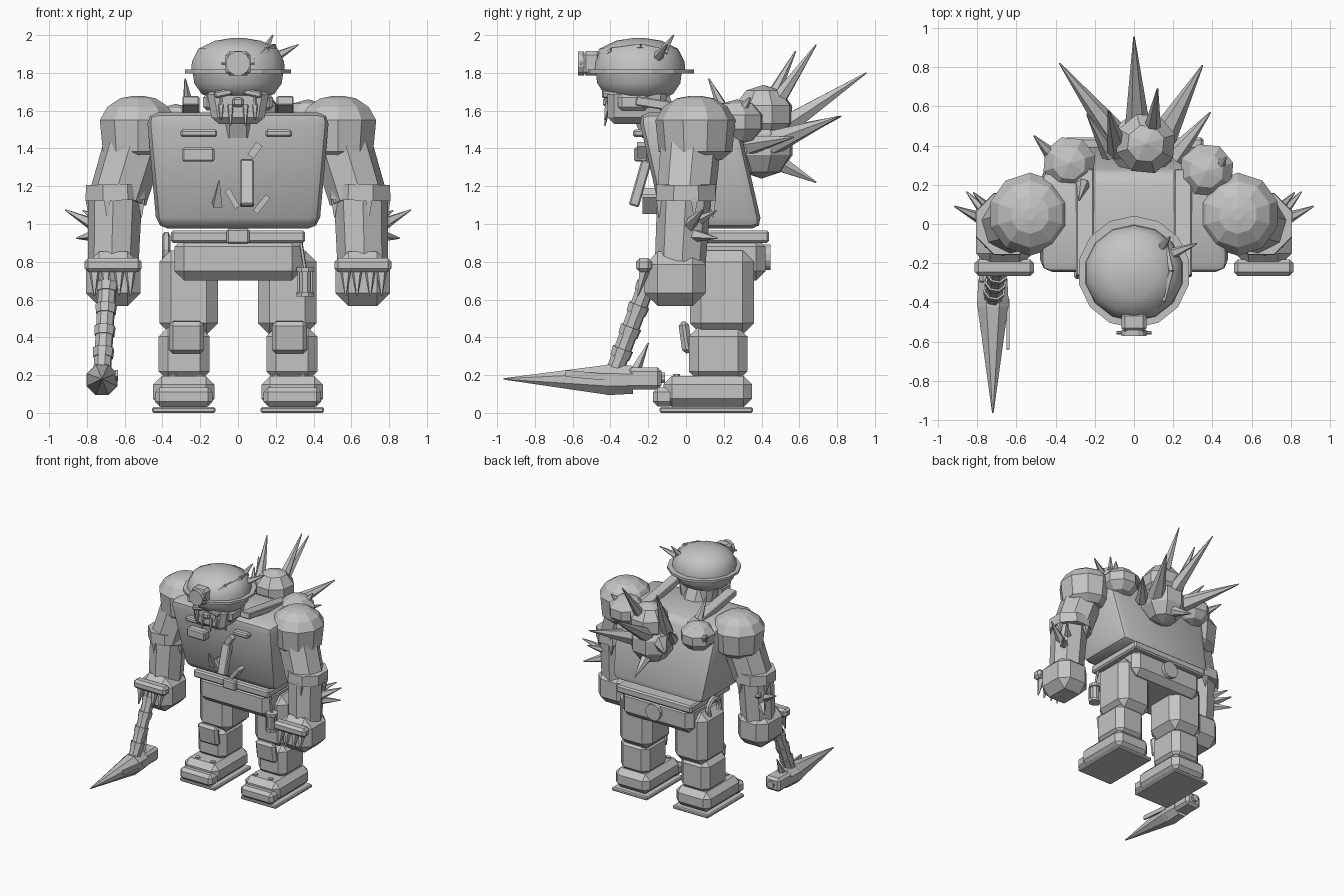
import bpy, bmesh, math
from mathutils import Vector, Matrix

if "Cube" in bpy.data.objects:
    bpy.data.objects.remove(bpy.data.objects["Cube"])

grey = bpy.data.materials.new("plain grey")
grey.diffuse_color = (0.55, 0.55, 0.55, 1)
grey.use_nodes = True
grey.node_tree.nodes["Principled BSDF"].inputs["Base Color"].default_value = grey.diffuse_color


def finish(name, bm, smooth=False):
    bmesh.ops.recalc_face_normals(bm, faces=bm.faces)
    me = bpy.data.meshes.new(name)
    bm.to_mesh(me)
    bm.free()
    me.materials.append(grey)
    ob = bpy.data.objects.new(name, me)
    bpy.context.collection.objects.link(ob)
    if smooth:
        bpy.ops.object.select_all(action='DESELECT')
        ob.select_set(True)
        bpy.context.view_layer.objects.active = ob
        bpy.ops.object.shade_smooth_by_angle(angle=math.radians(40))
    return ob


def box(name, x, y, z, bevel=0.0, seg=1, warp=None, rot=None, smooth=False):
    """Box from three (min, max) ranges, optionally warped, bevelled and turned."""
    bm = bmesh.new()
    bmesh.ops.create_cube(bm, size=1)
    mid = Vector([(a + b) / 2 for a, b in (x, y, z)])
    size = Vector([b - a for a, b in (x, y, z)])
    for v in bm.verts:
        v.co = v.co * size
        if warp:
            v.co = Vector(warp(v.co, size))
    if bevel:
        bmesh.ops.bevel(bm, geom=bm.edges[:], offset=bevel, segments=seg,
                        profile=0.5, affect='EDGES', clamp_overlap=True)
    m = Matrix.Translation(mid)
    if rot:
        m = m @ Matrix.Rotation(math.radians(rot[0]), 4, rot[1])
    bmesh.ops.transform(bm, matrix=m, verts=bm.verts)
    return finish(name, bm, smooth)


def rod(name, a, b, r1, r2=None, n=8):
    """Straight prism, cone or spike from a to b."""
    a, b = Vector(a), Vector(b)
    bm = bmesh.new()
    bmesh.ops.create_cone(bm, cap_ends=True, segments=n, radius1=r1,
                          radius2=r1 if r2 is None else r2, depth=(b - a).length)
    m = Matrix.Translation((a + b) / 2) @ (b - a).to_track_quat('Z', 'Y').to_matrix().to_4x4()
    m = m @ Matrix.Rotation(math.pi / n, 4, 'Z')
    bmesh.ops.transform(bm, matrix=m, verts=bm.verts)
    return finish(name, bm)


def spike(name, a, b, r, n=6):
    return rod(name, a, b, r, 0.004, n)


def lathe(name, centre, profile, n, sy=1.0, smooth=False):
    """Turned solid from (radius, height) points."""
    bm = bmesh.new()
    rings = []
    for r, z in profile:
        rings.append([bm.verts.new((centre[0] + r * math.cos(math.tau * (k + .5) / n),
                                    centre[1] + sy * r * math.sin(math.tau * (k + .5) / n), z))
                      for k in range(n)])
    for lo, hi in zip(rings, rings[1:]):
        for k in range(n):
            bm.faces.new((lo[k], lo[(k + 1) % n], hi[(k + 1) % n], hi[k]))
    bm.faces.new(rings[0][::-1])
    bm.faces.new(rings[-1])
    return finish(name, bm, smooth)


def rock(name, c, r, flat=1.0):
    bm = bmesh.new()
    bmesh.ops.create_uvsphere(bm, u_segments=8, v_segments=5, radius=r)
    m = Matrix.Translation(c) @ Matrix.Diagonal((1, 1, flat, 1)) @ Matrix.Rotation(0.3, 4, 'Z')
    bmesh.ops.transform(bm, matrix=m, verts=bm.verts)
    return finish(name, bm)


def span(s, a, b):
    return tuple(sorted((s * a, s * b)))


# torso: tapered, leaning forward, bevelled
def lean(c, size):
    t = c.z / size.z
    return (c.x * (1 + 0.12 * t), c.y - 0.14 * t, c.z)


box("torso", (-.457, .457), (-.187, .337), (.975, 1.59), .06, 2, lean, smooth=True)
for s in (-1, 1):
    box("shoulder_strap", span(s, .205, .295), (-.27, .28), (1.585, 1.635), .006, rot=(-9, 'X'))
    box("back_strap", span(s, .205, .295), (.29, .32), (1.08, 1.56), .006, rot=(13, 'X'))

# chest pockets and hanging scraps
box("chest_pocket", (-.295, -.125), (-.275, -.2), (1.33, 1.405), .01)
box("chest_strip_left", (-.305, -.11), (-.28, -.22), (1.46, 1.5), .01)
box("chest_strip_right", (.145, .285), (-.28, -.22), (1.46, 1.5), .01)
box("long_chest_shard", (.01, .085), (-.27, -.215), (1.09, 1.34), .008, rot=(-16, 'X'))
box("chest_chip", (.07, .11), (-.26, -.21), (1.35, 1.43), rot=(35, 'Y'))
spike("chest_spike", (-.11, -.18, 1.1), (-.1, -.25, 1.23), .035, 4)
box("chest_chip", (-.045, -.015), (-.23, -.14), (1.08, 1.19), rot=(-30, 'Y'))
box("chest_chip", (.11, .14), (-.23, -.14), (1.05, 1.16), rot=(38, 'Y'))

# pelvis and belt
box("pelvis", (-.335, .335), (-.08, .42), (.7, .93), .05)
box("belt", (-.355, .355), (-.1, .44), (.9, .965), .012)
box("buckle", (-.06, .06), (-.125, -.08), (.895, .975), .01)
rod("back_disc", (0, .4, .825), (0, .448, .825), .07, n=12)
bm = bmesh.new()
rope = [[bm.verts.new((-.38 + .022 * math.cos(v), .17 + (.075 + .022 * math.sin(v)) * math.cos(u),
                       .865 + (.075 + .022 * math.sin(v)) * math.sin(u)))
         for v in [math.tau * j / 6 for j in range(6)]] for u in [math.tau * i / 14 for i in range(14)]]
for i in range(14):
    for j in range(6):
        p, q = rope[i], rope[(i + 1) % 14]
        bm.faces.new((p[j], q[j], q[(j + 1) % 6], p[(j + 1) % 6]))
finish("rope_coil", bm)

# lantern on the hip
rod("lantern_glass", (.355, -.05, .63), (.355, -.05, .75), .036)
for z in (.615, .745):
    rod("lantern_cap", (.355, -.05, z), (.355, -.05, z + .025), .05)
for dx in (-.035, .035):
    rod("lantern_bar", (.355 + dx, -.075, .63), (.355 + dx, -.075, .75), .007, n=4)
rod("lantern_hook", (.355, -.05, .76), (.33, -.04, .92), .01, n=5)

# legs and boots
for s in (-1, 1):
    box("boot_sole", span(s, .12, .455), (-.14, .355), (0, .03), .008)
    box("boot", span(s, .125, .45), (-.12, .35), (.03, .195), .045)
    box("toe_cap", span(s, .135, .44), (-.175, -.06), (.035, .135), .025)
    for x in (.2, .345):
        rod("boot_rivet", (s * x, -.05, .18), (s * x, -.05, .205), .02)
    box("lower_leg", span(s, .15, .42), (.015, .325), (.17, .455), .05)
    box("upper_leg", span(s, .106, .415), (.02, .36), (.415, .86), .06)
    box("knee_pad", span(s, .18, .365), (-.03, .025), (.315, .485), .02, rot=(8, 'X'))

# arms
for s in (-1, 1):
    lathe("shoulder", (s * .53, .05), [(.14, 1.34), (.195, 1.385), (.212, 1.55), (.17, 1.62),
                                       (.1, 1.665), (.03, 1.678)], 10)
    rod("upper_arm", (s * .55, .025, 1.42), (s * .635, 0, 1.14), .16, .155)
    rod("elbow_cuff", (s * .648, 0, 1.125), (s * .65, 0, 1.21), .172, .168, 8)
    rod("forearm", (s * .65, -.01, 1.15), (s * .66, -.03, .8), .143, .135)
    for k in range(4):
        a = math.tau * k / 4 + .3
        x, y = s * (.65 + .145 * math.cos(a)), .145 * math.sin(a)
        spike("torn_sleeve", (x, y, 1.14), (x, y * 1.03, 1.035), .028, 4)
    spike("arm_spike", (s * .74, .01, .985), (s * .915, .09, 1.075), .042, 5)
    spike("arm_spike", (s * .75, .05, .94), (s * .855, .165, .925), .035, 5)
    spike("arm_spike", (s * .73, .07, 1.02), (s * .82, .16, 1.07), .03, 5)
    box("hand", span(s, .515, .805), (-.22, .105), (.565, .855), .07)
    box("knuckle_guard", span(s, .51, .813), (-.265, -.18), (.745, .82), .02)
    for x in (.57, .63, .7, .76):
        spike("claw", (s * x, -.215, .78), (s * x, -.255, .62), .036, 5)

# pickaxe
top, foot = Vector((-.685, -.17, .78)), Vector((-.72, -.385, .2))
rod("pick_handle", top, foot, .048)
for t in (.2, .4, .6, .8):
    c, d = top.lerp(foot, t), (foot - top).normalized() * .025
    rod("handle_wrap", c - d, c + d, .058, .054)
rod("pick_collar", (-.72, -.28, .175), (-.72, -.42, .175), .08, .088)
spike("pick_point", (-.72, -.4, .175), (-.72, -.965, .18), .088, 8)
box("pick_hammer", (-.79, -.65), (-.31, -.13), (.125, .24), .02)
rod("hammer_face", (-.72, -.14, .185), (-.72, -.11, .185), .03)
spike("pick_crystal", (-.72, -.28, .2), (-.72, -.2, .37), .035, 5)
box("pick_splinter", (-.65, -.635), (-.64, -.38), (.18, .215), rot=(-5, 'X'))

# head, helmet and lamp
rod("neck", (0, -.13, 1.5), (0, -.22, 1.7), .12)
lathe("head", (0, -.25), [(.14, 1.66), (.2, 1.69), (.24, 1.745), (.25, 1.82)], 12, .95, True)
box("jaw", (-.16, .16), (-.415, -.1), (1.53, 1.72), .035,
    warp=lambda c, q: (c.x * (.95 + .2 * c.z / q.z), c.y, c.z))
lathe("helmet", (0, -.25), [(.255, 1.8), (.25, 1.86), (.215, 1.928), (.125, 1.97), (.03, 1.985)],
      14, .97, True)
lathe("brim", (0, -.245), [(.287, 1.798), (.287, 1.818)], 14)
box("lamp_mount", (-.065, .065), (-.55, -.45), (1.785, 1.915), .02)
rod("lamp_rim", (0, -.54, 1.85), (0, -.572, 1.85), .065, n=12)
rod("lamp_bar", (-.088, -.555, 1.85), (.088, -.555, 1.85), .008, n=6)
crack = ((.08, -.46, 1.86), (.15, -.39, 1.92), (.19, -.24, 1.94), (.16, -.1, 1.91))
for a, b in zip(crack, crack[1:]):
    rod("helmet_ridge", a, b, .016, n=5)
spike("helmet_spike", (.17, -.16, 1.87), (.32, -.1, 1.95), .035, 5)
spike("helmet_spike", (.13, -.13, 1.9), (.185, -.065, 2.0), .03, 5)

# face: brows, nose and fangs
for s in (-1, 1):
    box("brow", span(s, .03, .125), (-.445, -.38), (1.675, 1.71), .008, rot=(12 * s, 'Y'))
    box("cheek", span(s, .13, .185), (-.36, -.2), (1.6, 1.69), .02)
    spike("tusk", (s * .085, -.405, 1.6), (s * .09, -.43, 1.69), .02, 5)
    for x, z in ((.04, 1.52), (.09, 1.55)):
        spike("fang", (s * x, -.415, 1.63), (s * x, -.43, z), .018, 5)
box("nose", (-.03, .03), (-.44, -.4), (1.62, 1.67), .012)

# crystal growth on the back
rock("crystal_mass", (.04, .4, 1.42), .18)
rock("upper_rock", (.06, .41, 1.58), .165, .95)
rock("right_rock", (.37, .27, 1.54), .15, .8)
rock("left_rock", (-.33, .31, 1.52), .145, .8)
for a, b, r in (((.02, .45, 1.47), (0, .955, 1.8), .07),
                ((-.07, .42, 1.43), (-.38, .82, 1.57), .075),
                ((.14, .43, 1.42), (.35, .81, 1.57), .075),
                ((.08, .38, 1.5), (.12, .69, 1.95), .065),
                ((-.08, .38, 1.52), (-.13, .58, 1.915), .06),
                ((.03, .42, 1.36), (0, .69, 1.22), .065),
                ((.2, .34, 1.42), (.39, .57, 1.46), .055),
                ((-.12, .36, 1.45), (-.24, .56, 1.62), .05),
                ((-.4, .33, 1.52), (-.51, .45, 1.6), .045),
                ((.42, .28, 1.58), (.47, .34, 1.67), .045),
                ((-.26, .2, 1.6), (-.28, .12, 1.77), .035)):
    spike("crystal", a, b, r)
